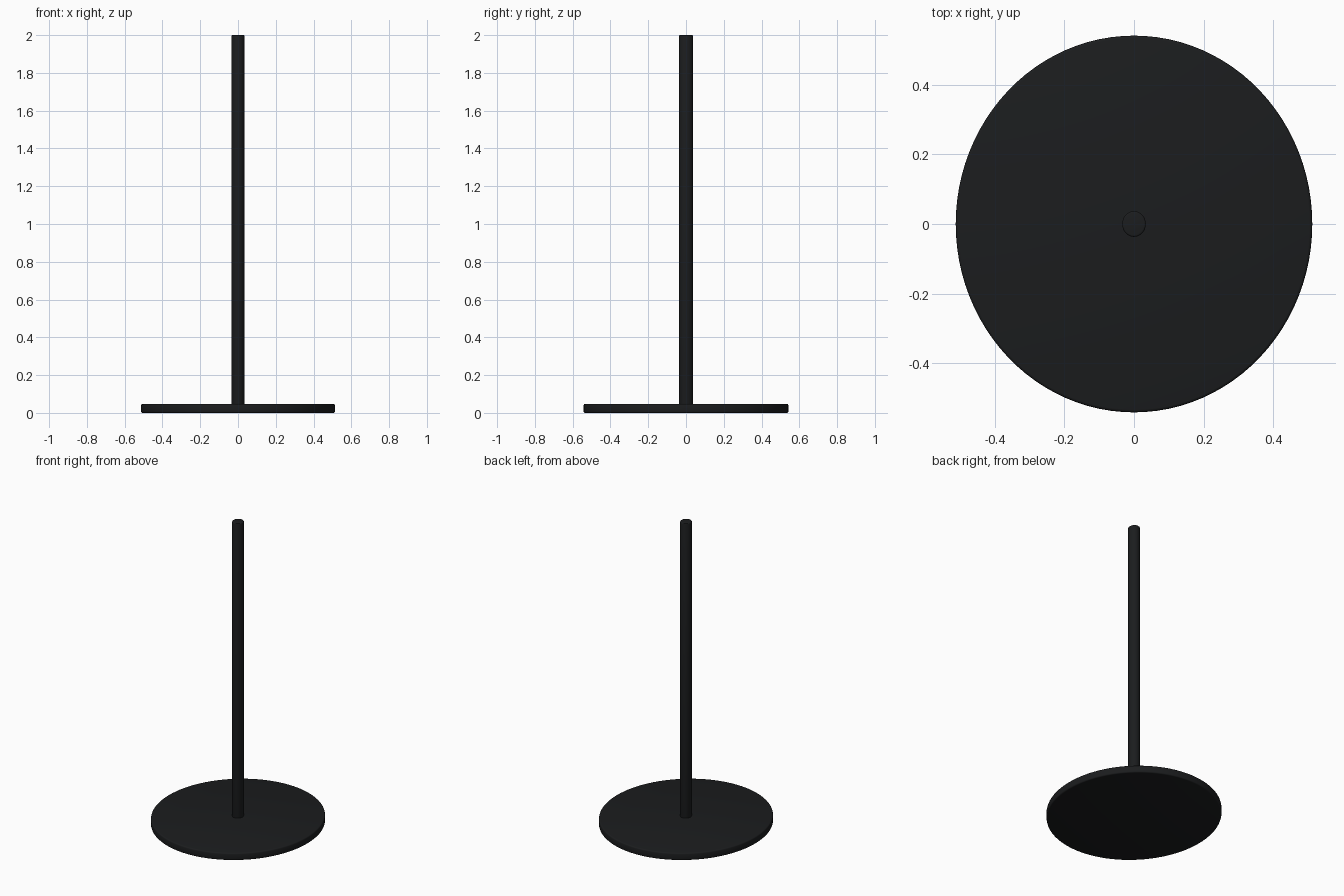
import bpy
import math

if "Cube" in bpy.data.objects:
    bpy.data.objects.remove(bpy.data.objects["Cube"])

black = bpy.data.materials.new("black_metal")
black.diffuse_color = (0.011, 0.012, 0.013, 1)
black.use_nodes = True
black.node_tree.nodes["Principled BSDF"].inputs["Base Color"].default_value = black.diffuse_color


def rounded_cylinder(name, rx, ry, z0, z1, sides, bevel):
    """Slightly oval upright cylinder with softened rims."""
    bpy.ops.mesh.primitive_cylinder_add(vertices=sides, radius=1, depth=1,
                                        location=(0, 0, (z0 + z1) / 2))
    ob = bpy.context.object
    ob.name = name
    ob.scale = (rx, ry, z1 - z0)
    bpy.ops.object.transform_apply(location=False, rotation=False, scale=True)
    mod = ob.modifiers.new("rim", "BEVEL")
    mod.width = bevel
    mod.segments = 3
    mod.limit_method = "ANGLE"
    mod.angle_limit = math.radians(40)
    bpy.ops.object.modifier_apply(modifier=mod.name)
    bpy.ops.object.shade_smooth_by_angle(angle=math.radians(35))
    ob.data.materials.append(black)
    return ob


# Flat weighted base
rounded_cylinder("base_plate", 0.513, 0.542, 0.0, 0.048, 96, 0.008)
# Upright pole standing on the base
rounded_cylinder("pole", 0.034, 0.037, 0.044, 2.0, 32, 0.005)
